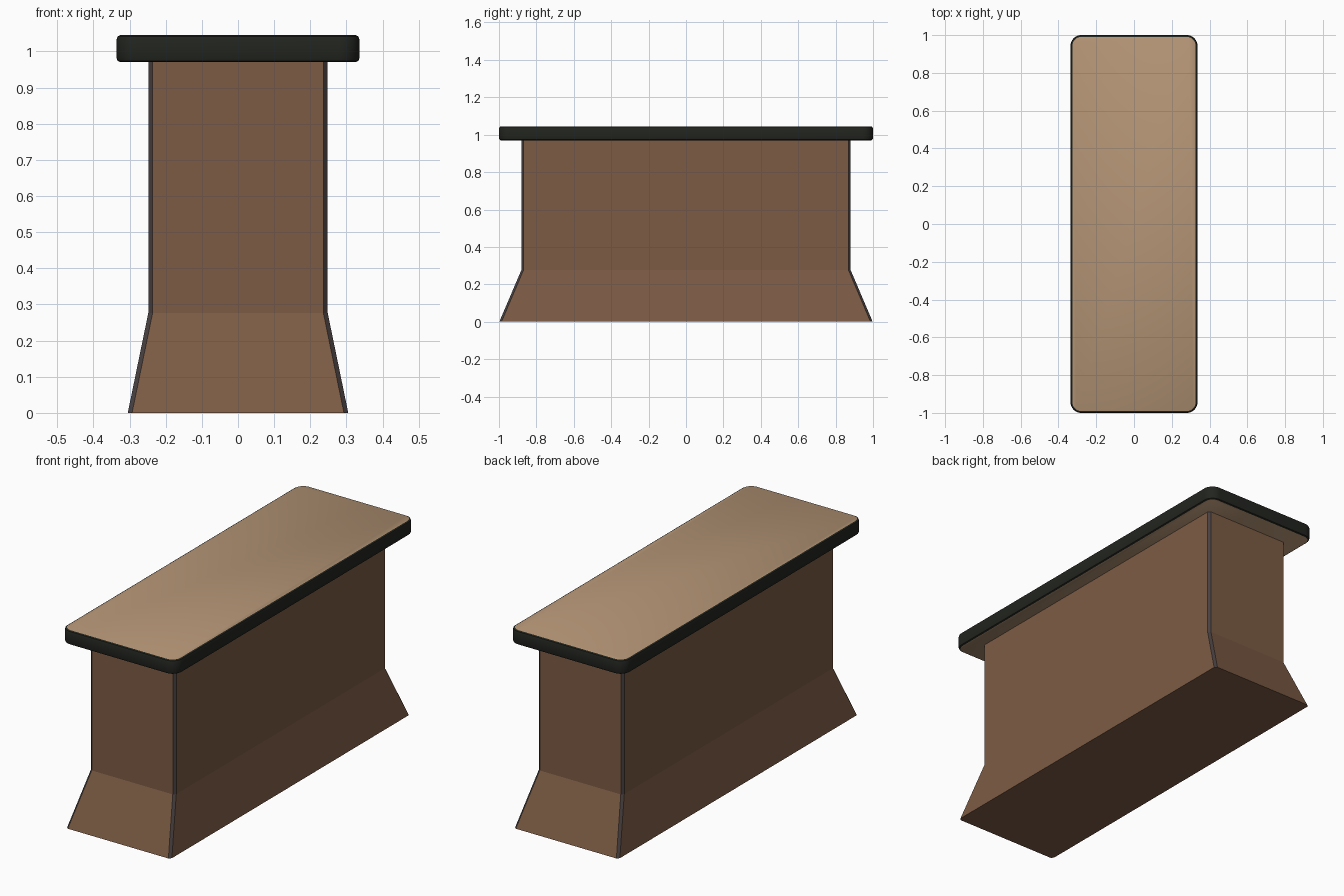
import bpy, bmesh
from math import cos, sin, pi

if "Cube" in bpy.data.objects:
    bpy.data.objects.remove(bpy.data.objects["Cube"])


def material(name, rgb):
    m = bpy.data.materials.new(name)
    m.diffuse_color = (*rgb, 1)
    m.use_nodes = True
    m.node_tree.nodes["Principled BSDF"].inputs["Base Color"].default_value = m.diffuse_color
    return m


BROWN = material("brown wood", (0.20, 0.105, 0.058))
EDGE = material("dark corner edge", (0.065, 0.05, 0.052))
TAN = material("tan top", (0.46, 0.30, 0.18))
BLACK = material("black rim", (0.016, 0.018, 0.014))


def rounded_rect(hx, hy, r, segs):
    """Counter-clockwise outline; segs = 1 gives a chamfered corner."""
    pts = []
    for q, (sx, sy) in enumerate(((1, 1), (-1, 1), (-1, -1), (1, -1))):
        for i in range(segs + 1):
            a = (q + i / segs) * pi / 2
            pts.append((sx * (hx - r) + r * cos(a), sy * (hy - r) + r * sin(a)))
    return pts


def loft(name, levels, segs, mats, side, corner, bottom, top):
    """Skin stacked outlines (hx, hy, radius, z) and close both ends."""
    bm = bmesh.new()
    rings = [[bm.verts.new((x, y, z)) for x, y in rounded_rect(hx, hy, r, segs)]
             for hx, hy, r, z in levels]
    n = len(rings[0])
    for a, b in zip(rings, rings[1:]):
        for i in range(n):
            j = (i + 1) % n
            f = bm.faces.new((a[i], a[j], b[j], b[i]))
            f.material_index = side if i % (segs + 1) == segs else corner
    bm.faces.new(rings[0][::-1]).material_index = bottom
    bm.faces.new(rings[-1]).material_index = top
    mesh = bpy.data.meshes.new(name)
    bm.to_mesh(mesh)
    bm.free()
    for m in mats:
        mesh.materials.append(m)
    ob = bpy.data.objects.new(name, mesh)
    bpy.context.collection.objects.link(ob)
    return ob


# Pedestal with flared foot and chamfered dark corners
loft("pedestal_body",
     [(0.305, 0.998, 0.012, 0), (0.248, 0.88, 0.012, 0.277), (0.248, 0.88, 0.012, 0.972)],
     1, (BROWN, EDGE), 0, 1, 0, 0)

# Table top slab with softened black rim
HX, HY, R = 0.336, 1.0, 0.056
Z0, Z1 = 0.97, 1.045
profile = [(0.010, 0), (0.003, 0.004), (0, 0.012)]
profile += [(d, Z1 - Z0 - z) for d, z in reversed(profile)]
slab = loft("table_top",
            [(HX - d, HY - d, R - d, Z0 + z) for d, z in profile],
            8, (BLACK, TAN, BROWN), 0, 0, 1, 1)

# Smooth the rounded rim, keep the flat faces crisp
bpy.ops.object.select_all(action='DESELECT')
slab.select_set(True)
bpy.context.view_layer.objects.active = slab
bpy.ops.object.shade_smooth_by_angle(angle=0.6)
